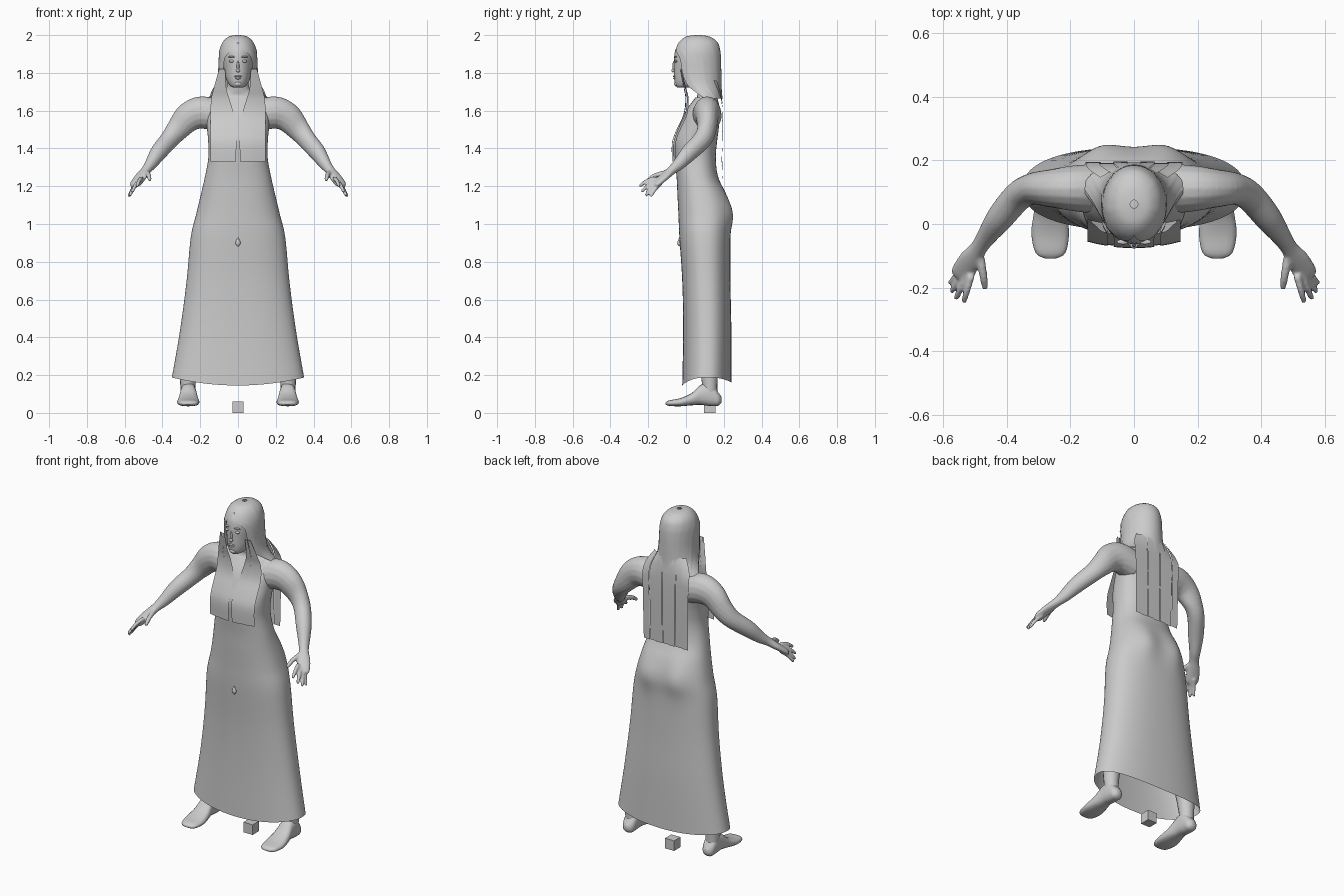
import bpy, bmesh, math
from mathutils import Vector

if "Cube" in bpy.data.objects:
    bpy.data.objects.remove(bpy.data.objects["Cube"])


def smooth(rows, k=5):
    """Catmull-Rom interpolation of rows of numbers."""
    out = []
    for i in range(len(rows) - 1):
        a, b, c, d = (rows[max(i - 1, 0)], rows[i], rows[i + 1], rows[min(i + 2, len(rows) - 1)])
        for j in range(k):
            t = j / k
            out.append([0.5 * (2 * q + (r - p) * t + (2 * p - 5 * q + 4 * r - s) * t * t
                               + (3 * q - p - 3 * r + s) * t ** 3) for p, q, r, s in zip(a, b, c, d)])
    return out + [list(rows[-1])]


def skin(bm, rings, closed=True, caps=True):
    vs = [[bm.verts.new(p) for p in r] for r in rings]
    n = len(vs[0])
    for a, b in zip(vs, vs[1:]):
        for i in range(n if closed else n - 1):
            j = (i + 1) % n
            bm.faces.new((a[i], a[j], b[j], b[i]))
    if closed and caps:
        bm.faces.new(vs[0])
        bm.faces.new(vs[-1])


def finish(bm, name, angle=50):
    bmesh.ops.recalc_face_normals(bm, faces=bm.faces)
    me = bpy.data.meshes.new(name)
    bm.to_mesh(me)
    bm.free()
    ob = bpy.data.objects.new(name, me)
    bpy.context.collection.objects.link(ob)
    bpy.context.view_layer.objects.active = ob
    bpy.ops.object.select_all(action='DESELECT')
    ob.select_set(True)
    bpy.ops.object.shade_smooth_by_angle(angle=math.radians(angle))
    return ob


def spow(v, p):
    return math.copysign(abs(v) ** p, v)


def level(z, hw, yf, yb, n=48, p=1.0):
    """Horizontal oval ring from half width, front y and back y."""
    c, h = (yf + yb) / 2, (yb - yf) / 2
    return [Vector((hw * spow(math.cos(a), p), c + h * spow(math.sin(a), p), z))
            for a in (2 * math.pi * i / n for i in range(n))]


def tube(bm, rows, ref=(0, 0, 1), s=1, n=16, k=5):
    """Rows of x, y, z, half width, half thickness along a path."""
    rows = smooth(rows, k)
    pts = [Vector(r[:3]) for r in rows]
    rings = []
    for i, r in enumerate(rows):
        t = (pts[min(i + 1, len(pts) - 1)] - pts[max(i - 1, 0)]).normalized()
        u = t.cross(Vector(ref)).normalized()
        v = t.cross(u)
        ring = []
        for q in range(n):
            a = 2 * math.pi * q / n
            w = pts[i] + u * r[3] * math.cos(a) + v * r[4] * math.sin(a)
            ring.append(Vector((w.x * s, w.y, w.z)))
        rings.append(ring)
    skin(bm, rings)


# dress: oval loft with dipped hem and rounded seat
rows = smooth([(.19, .35, -.02, .24), (.45, .305, -.015, .24), (.7, .272, -.02, .235), (.93, .25, -.035, .235),
               (1.05, .222, -.04, .24), (1.15, .198, -.045, .215), (1.25, .175, -.05, .17),
               (1.35, .157, -.06, .158), (1.44, .158, -.064, .165), (1.52, .165, -.035, .175),
               (1.6, .165, 0, .18), (1.67, .13, .05, .165)], 6)
rings = []
for z, hw, yf, yb in rows:
    ring = level(z, hw, yf, yb, 72, .85)
    for p in ring:
        if p.y > .1:
            p.y += .016 * math.exp(-((abs(p.x) - .1) / .06) ** 2 - ((z - 1.06) / .1) ** 2)
        fall = max(0, 1 - (z - .19) / .3)
        p.z -= (.045 if p.y < .1 else .03) * fall * (1 - (p.x / .36) ** 2)
    rings.append(ring)
bm = bmesh.new()
skin(bm, rings, caps=False)
finish(bm, "dress")

# upper body: shoulders, neck, arms and hands fused by remeshing
bm = bmesh.new()
skin(bm, [level(*r) for r in smooth([
    (1.42, .145, -.04, .15), (1.52, .16, -.025, .165), (1.6, .18, .01, .175), (1.65, .175, .045, .168),
    (1.68, .125, .06, .16), (1.71, .065, .055, .15), (1.8, .05, .04, .14)], 4)])
wrist = Vector((.487, -.075, 1.285))
tips = [(.535, -.248, 1.2, .011), (.56, -.237, 1.17, .011), (.574, -.215, 1.15, .011),
        (.58, -.188, 1.145, .010), (.466, -.205, 1.232, .013)]
for s in (1, -1):
    tube(bm, [(.1, .11, 1.57, .08, .08), (.19, .112, 1.59, .072, .086), (.26, .112, 1.565, .06, .078),
              (.32, .11, 1.5, .05, .062), (.365, .085, 1.445, .047, .052), (.42, .02, 1.38, .043, .046),
              (.46, -.035, 1.32, .032, .034), (.487, -.075, 1.285, .027, .024),
              (.515, -.115, 1.25, .036, .02), (.54, -.155, 1.215, .036, .016),
              (.549, -.17, 1.203, .025, .01)], s=s)
    for i, (x, y, z, r) in enumerate(tips):
        tip = Vector((x, y, z))
        a = wrist.lerp(tip, .25 if i == 4 else .5)
        m = a.lerp(tip, .55) + Vector((0, 0, .008))
        tube(bm, [(*a, r * 1.1, r * 1.1), (*m, r, r), (*a.lerp(tip, .93), r * .8, r * .8),
                  (*tip, .004, .004)], s=s, n=10, k=3)
body = finish(bm, "upper_body", 80)
rm = body.modifiers.new("fuse", 'REMESH')
rm.mode, rm.voxel_size, rm.use_smooth_shade = 'VOXEL', .006, True
sm = body.modifiers.new("soften", 'SMOOTH')
sm.factor, sm.iterations = .5, 4

# legs and feet
bm = bmesh.new()
for s in (1, -1):
    tube(bm, [(.262, .13, .07, .036, .036), (.265, .125, .17, .042, .042), (.25, .12, .35, .058, .06),
              (.21, .11, .55, .06, .065), (.125, .1, .95, .085, .09)], (0, 1, 0), s)
    skin(bm, [[Vector((s * (x + w * spow(math.cos(a), .8)), y, (lo + hi) / 2 + (hi - lo) / 2 * spow(math.sin(a), .8)))
               for a in (math.tau * i / 16 for i in range(16))]
              for y, x, lo, hi, w in smooth([
                  (-.108, .262, .045, .055, .018), (-.09, .262, .037, .066, .047), (-.03, .263, .035, .078, .059),
                  (.03, .263, .04, .105, .052), (.08, .263, .042, .15, .043), (.13, .263, .036, .16, .04),
                  (.17, .263, .038, .11, .034), (.188, .263, .055, .085, .014)], 4)])
finish(bm, "legs_and_feet")

# head
bm = bmesh.new()
skin(bm, [level(*r, n=32) for r in smooth([
    (1.722, .025, -.045, .03), (1.735, .045, -.056, .07), (1.77, .064, -.062, .12), (1.82, .075, -.063, .155),
    (1.88, .083, -.063, .17), (1.93, .078, -.053, .16), (1.965, .055, -.02, .13), (1.98, .02, .03, .09)], 4)])
finish(bm, "head")


def blob(name, loc, scale):
    bpy.ops.mesh.primitive_uv_sphere_add(segments=16, ring_count=10, radius=1, location=loc)
    ob = bpy.context.object
    ob.name, ob.scale = name, scale
    bpy.ops.object.shade_smooth()


# face details
for s, side in ((-1, "left"), (1, "right")):
    blob("eye_" + side, (s * .034, -.054, 1.862), (.014, .008, .007))
    blob("brow_" + side, (s * .034, -.056, 1.885), (.02, .008, .004))
blob("nose_bridge", (0, -.064, 1.835), (.007, .008, .028))
blob("nose_tip", (0, -.068, 1.812), (.012, .009, .009))
blob("upper_lip", (0, -.061, 1.782), (.02, .008, .005))
blob("lower_lip", (0, -.06, 1.772), (.017, .008, .006))
blob("chin", (0, -.05, 1.742), (.02, .013, .014))

# hair cap: open at the face, flaring to the shoulders
rings = []
for z, hw, yf, yb, open_deg in smooth([
        (2.0, .012, .05, .075, 180), (1.992, .05, .0, .125, 180), (1.965, .08, -.035, .165, 180),
        (1.925, .096, -.057, .18, 165), (1.88, .102, -.066, .185, 138), (1.8, .106, -.06, .187, 132),
        (1.74, .115, -.045, .188, 125), (1.7, .132, -.01, .19, 115), (1.665, .158, .03, .193, 100)], 4):
    c, h, m = (yf + yb) / 2, (yb - yf) / 2, 56
    ring = []
    for i in range(m + 1):
        a = math.radians(open_deg) * (2 * i / m - 1)
        k = 1 + (.018 if i % 8 == 4 else 0)
        ring.append(Vector((hw * k * math.sin(a), c + h * math.cos(a), z)))
    rings.append(ring)
bm = bmesh.new()
skin(bm, rings, closed=False)
finish(bm, "hair_cap", 60)

# front hair cards: z, inner x, outer x, y
front = smooth([(1.82, .068, .1, -.035), (1.72, .062, .128, -.015), (1.66, .045, .142, -.005),
                (1.58, .022, .146, -.014), (1.5, .008, .146, -.05), (1.43, .008, .146, -.074),
                (1.33, .012, .146, -.074)], 4)
bm = bmesh.new()
for s in (1, -1):
    for f0, f1, off in ((0, .4, 0), (.38, .56, .004), (.54, 1, .001)):
        skin(bm, [[Vector((s * x, y + off + .9 * x * x, z)) for x in
                   (a + (b - a) * (f0 + (f1 - f0) * i / 4) for i in range(5))]
                  for z, a, b, y in front], closed=False)
finish(bm, "front_hair")

# back hair cards: z, half width, y
back = smooth([(1.76, .105, .182), (1.67, .15, .193), (1.5, .148, .196), (1.24, .145, .192)], 5)
bm = bmesh.new()
for j in range(7):
    skin(bm, [[Vector((hw * f, y - .004 * (j % 2) - .35 * (.105 - .1 * min(1, (1.76 - z) / .12)) * f * f, z))
               for f in (-1 + 2 * (j + i / 3) / 7 for i in range(4))] for z, hw, y in back], closed=False)
finish(bm, "back_hair")

# teardrop ornament on the dress front
bm = bmesh.new()
skin(bm, [level(z, r, -.036 - r * .7, -.036 + r * .7, 12) for z, r in (
    (.882, .003), (.89, .011), (.9, .014), (.91, .011), (.92, .005), (.93, .001))])
finish(bm, "teardrop_ornament")

# small block on the ground
bpy.ops.mesh.primitive_cube_add(size=.06, location=(0, .125, .03))
bpy.context.object.name = "ground_block"
